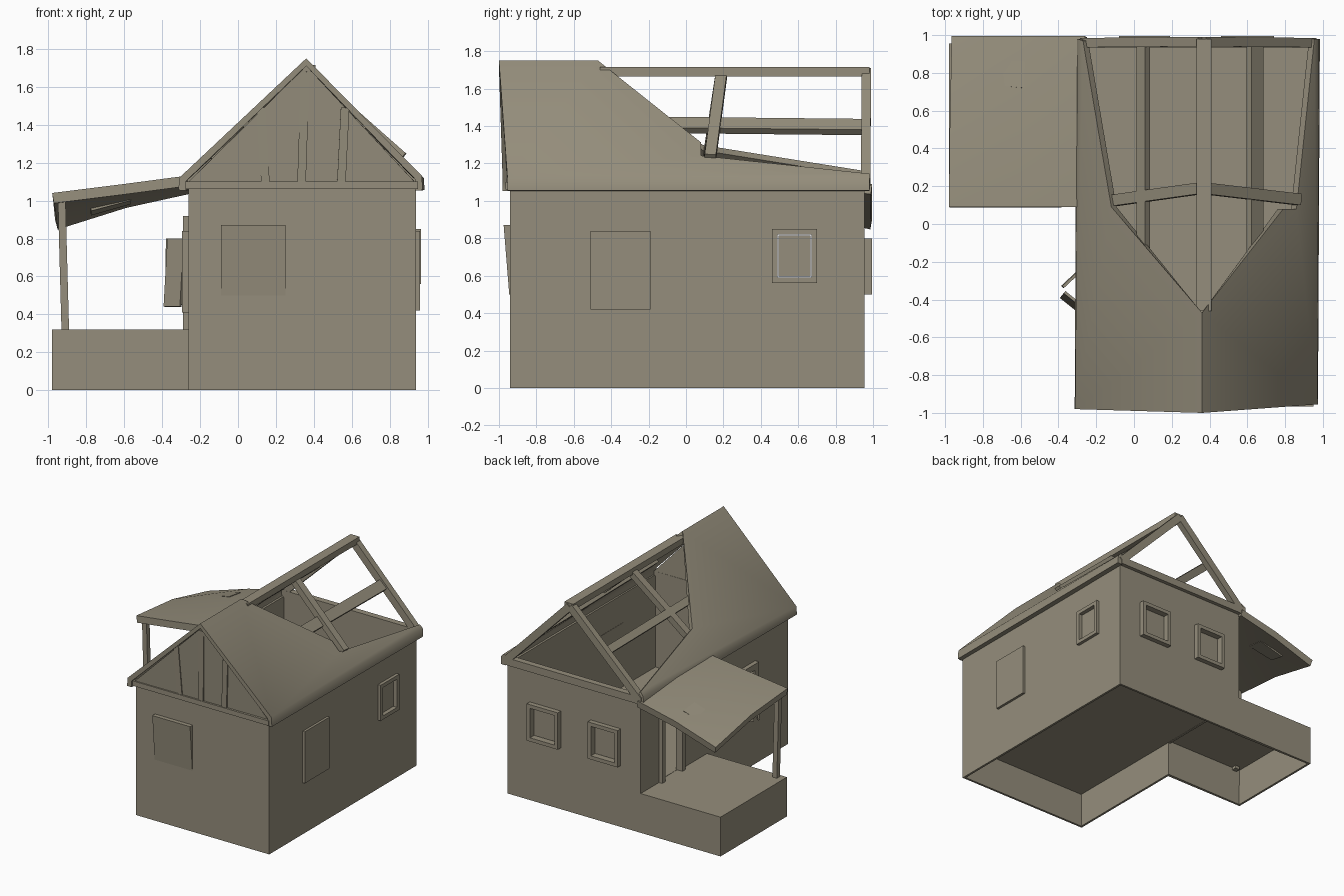
import bpy, bmesh, math
from mathutils import Vector, Matrix

if "Cube" in bpy.data.objects:
    bpy.data.objects.remove(bpy.data.objects["Cube"], do_unlink=True)

clay = bpy.data.materials.new("weathered_tan")
clay.use_nodes = True
TAN = (0.30, 0.27, 0.20, 1)
clay.diffuse_color = TAN
clay.node_tree.nodes["Principled BSDF"].inputs["Base Color"].default_value = TAN


def finish(name, bm):
    mesh = bpy.data.meshes.new(name)
    bm.to_mesh(mesh)
    bm.free()
    ob = bpy.data.objects.new(name, mesh)
    bpy.context.collection.objects.link(ob)
    mesh.materials.append(clay)
    return ob


def add_box(bm, lo, hi):
    lo, hi = Vector(lo), Vector(hi)
    m = Matrix.Translation((lo + hi) / 2) @ Matrix.Diagonal((*(hi - lo), 1))
    bmesh.ops.create_cube(bm, size=1, matrix=m)


def box(name, lo, hi):
    bm = bmesh.new()
    add_box(bm, lo, hi)
    return finish(name, bm)


def beam(name, p, q, wide, deep, side=(0, 1, 0)):
    """Timber from p to q; 'side' is the direction of its width."""
    p, q = Vector(p), Vector(q)
    along = (q - p).normalized()
    s = Vector(side)
    s = (s - along * s.dot(along)).normalized()
    rot = Matrix((s, along.cross(s), along)).transposed().to_4x4()
    bm = bmesh.new()
    m = Matrix.Translation((p + q) / 2) @ rot @ Matrix.Diagonal((wide, deep, (q - p).length, 1))
    bmesh.ops.create_cube(bm, size=1, matrix=m)
    return finish(name, bm)


def apply_mod(ob, kind, **settings):
    mod = ob.modifiers.new(kind.title(), kind)
    for key, value in settings.items():
        setattr(mod, key, value)
    bpy.context.view_layer.objects.active = ob
    bpy.ops.object.modifier_apply(modifier=mod.name)


def smooth(ob, degrees):
    bpy.ops.object.select_all(action="DESELECT")
    ob.select_set(True)
    bpy.context.view_layer.objects.active = ob
    bpy.ops.object.shade_smooth_by_angle(angle=math.radians(degrees))


def sheet(name, faces, thick):
    """Thin covering from point lists, thickened downwards."""
    bm = bmesh.new()
    for pts in faces:
        f = bm.faces.new([bm.verts.new(p) for p in pts])
        f.normal_update()
        if f.normal.z < 0:
            f.normal_flip()
    bmesh.ops.remove_doubles(bm, verts=bm.verts, dist=0.001)
    ob = finish(name, bm)
    apply_mod(ob, "SOLIDIFY", thickness=thick, offset=-1)
    return ob


def shell(name, lo, hi, open_sides):
    """Hollow box, open towards the given directions."""
    bm = bmesh.new()
    add_box(bm, lo, hi)
    gone = [f for f in bm.faces if any(f.normal.dot(Vector(d)) > 0.5 for d in open_sides)]
    bmesh.ops.delete(bm, geom=gone, context="FACES")
    ob = finish(name, bm)
    apply_mod(ob, "SOLIDIFY", thickness=0.025, offset=-1)
    return ob


def cut(ob, lo, hi):
    cutter = box("cutter", lo, hi)
    cutter.hide_render = True
    apply_mod(ob, "BOOLEAN", operation="DIFFERENCE", object=cutter, solver="EXACT")
    bpy.data.objects.remove(cutter, do_unlink=True)


def on_wall(axis, d, u, z):
    return (d, u, z) if axis == "x" else (u, d, z)


def window(name, axis, wall, out, u0, u1, z0, z1, rim=0.03):
    """Opening, projecting frame and loose recessed pane."""
    a, b, c, e = u0 + rim, u1 - rim, z0 + rim, z1 - rim
    cut(house, on_wall(axis, wall - 0.1, a, c), on_wall(axis, wall + 0.1, b, e))
    bars = [(u0, u1, e, z1), (u0, u1, z0, c), (u0, a, c, e), (b, u1, c, e)]
    lo, hi = sorted((wall - out * 0.3, wall + out))
    bm = bmesh.new()
    for p, q, r, s in bars:
        add_box(bm, on_wall(axis, lo, p, r), on_wall(axis, hi, q, s))
    finish(name + "_frame", bm)
    lo, hi = sorted((wall - out * 0.5, wall - out * 0.1))
    gap = 0.005
    box(name + "_pane", on_wall(axis, lo, a + gap, c + gap), on_wall(axis, hi, b - gap, e - gap))


# Walls, floor and porch base, joined underneath
DOWN, UP, LEFT = (0, 0, -1), (0, 0, 1), (1, 0, 0)
house = shell("house_walls", (-0.26, -0.94, 0), (0.94, 0.955, 1.07), (DOWN, UP))
cut(house, (-0.35, 0.125, -0.1), (-0.2, 0.93, 0.28))
cut(house, (-0.35, 0.46, 0.32), (-0.15, 0.68, 0.88))
box("house_floor", (-0.24, -0.92, 0.28), (0.92, 0.935, 0.32))
shell("porch_base", (-0.98, 0.10, 0), (-0.26, 0.955, 0.32), (DOWN, LEFT))

# Door frame
for y in (0.44, 0.70):
    box("door_jamb", (-0.29, y - 0.02, 0.32), (-0.23, y + 0.02, 0.92))
box("door_head", (-0.29, 0.46, 0.88), (-0.23, 0.68, 0.92))

# Framed windows
window("side_window", "x", 0.94, 0.025, 0.46, 0.70, 0.56, 0.85)
window("back_window_right", "y", 0.955, 0.04, -0.08, 0.19, 0.50, 0.80)
window("back_window_left", "y", 0.955, 0.04, 0.46, 0.74, 0.50, 0.80)
window("shutter_window", "x", -0.26, -0.035, -0.52, -0.20, 0.41, 0.84, rim=0.05)

# Boarded windows: one slab leans out at the top
board = box("front_board", (-0.09, -0.945, 0.50), (0.25, -0.93, 0.87))
for v in board.data.vertices:
    if v.co.z > 0.6 and v.co.y < -0.94:
        v.co.y -= 0.03
box("side_board", (0.92, -0.51, 0.42), (0.96, -0.19, 0.84))

# Half-open shutters, the front one sagging
beam("shutter_back", (-0.34, -0.295, 0.45), (-0.335, -0.295, 0.80), 0.11, 0.015, (-0.75, -0.7, 0))
beam("shutter_front", (-0.345, -0.42, 0.44), (-0.325, -0.395, 0.80), 0.11, 0.015, (-0.75, 0.6, 0))

# Broken roof covering: two slopes meeting at the ridge, with turned-down eaves
RIDGE_X, RIDGE_Z, EAVE_Z = 0.36, 1.75, 1.12


def slope(points, eave_x):
    k = (RIDGE_Z - EAVE_Z) / abs(eave_x - RIDGE_X)
    return [(x, y, RIDGE_Z - k * abs(x - RIDGE_X)) for x, y in points]


def fascia(a, b, out):
    return [a, b, (b[0] + out, b[1], 1.055), (a[0] + out, a[1], 1.055)]


left = slope([(0.36, -1), (0.36, -0.47), (-0.12, 0.09), (-0.19, 0.5),
              (-0.27, 0.97), (-0.30, 0.98), (-0.31, -0.98)], -0.31)
right = slope([(0.36, -1), (0.36, -0.47), (0.79, 0.08), (0.86, 0.08),
               (0.955, 0.98), (0.98, 0.98), (0.97, -0.955)], 0.98)
roof = sheet("roof_covering", [left, right, fascia(left[-2], left[-1], -0.004),
                               fascia(right[-2], right[-1], 0.004)], 0.04)
smooth(roof, 55)

# Eave boards across the front and back wall tops
box("eave_front", (-0.28, -0.965, 1.06), (0.95, -0.92, 1.10))
box("eave_back", (-0.285, 0.935, 1.06), (0.95, 0.985, 1.12))

# Front gable infill, leaning out, with nearly flush studs
bm = bmesh.new()
bm.faces.new([bm.verts.new(p) for p in
              ((-0.27, -0.955, 1.09), (0.94, -0.945, 1.09), (0.36, -0.975, 1.71))])
gable = finish("front_gable", bm)
apply_mod(gable, "SOLIDIFY", thickness=0.025, offset=-1)
for top, foot, height in ((0.12, 0.145, 1.49), (0.355, 0.335, 1.68), (0.565, 0.545, 1.49)):
    lean = 0.95 + 0.02 * (height - 1.09) / 0.6
    beam("gable_stud", (foot, -0.95, 1.09), (top, -lean, height), 0.045, 0.02, (1, 0, 0))

# Exposed roof timbers
beam("ridge_beam", (0.37, -0.46, 1.69), (0.37, 0.98, 1.69), 0.08, 0.05, (1, 0, 0))
for foot_x in (-0.265, 0.945):
    beam("end_rafter", (foot_x, 0.96, 1.09), (0.36, 0.965, 1.69), 0.05, 0.06)
for foot in ((-0.14, 0.12, 1.22), (0.87, 0.13, 1.23)):
    beam("middle_rafter", foot, (0.36, 0.19, 1.68), 0.06, 0.05)
beam("purlin_left", (0.64, -0.5, 1.41), (0.64, 0.95, 1.395), 0.085, 0.04, (0.75, 0, -0.7))
beam("purlin_right", (0.05, -0.5, 1.41), (0.05, 0.95, 1.395), 0.06, 0.04, (0.75, 0, 0.7))

# Sagging porch roof with a patch, held by one post
rows = [
    [(-0.98, 0.09, 1.04), (-0.62, 0.09, 1.085), (-0.28, 0.09, 1.13)],
    [(-0.975, 0.55, 1.00), (-0.61, 0.55, 1.075), (-0.28, 0.55, 1.125)],
    [(-0.965, 0.995, 0.90), (-0.60, 0.995, 1.015), (-0.26, 0.995, 1.09)],
]
quads = [[rows[j][i], rows[j][i + 1], rows[j + 1][i + 1], rows[j + 1][i]]
         for j in range(2) for i in range(2)]
smooth(sheet("porch_roof", quads, 0.055), 30)
sheet("roof_patch", [[(-0.79, 0.74, 1.007), (-0.58, 0.72, 1.062),
                      (-0.58, 0.86, 1.043), (-0.79, 0.865, 0.983)]], 0.064)
beam("porch_post", (-0.91, 0.14, 0.28), (-0.93, 0.14, 1.01), 0.04, 0.04)
